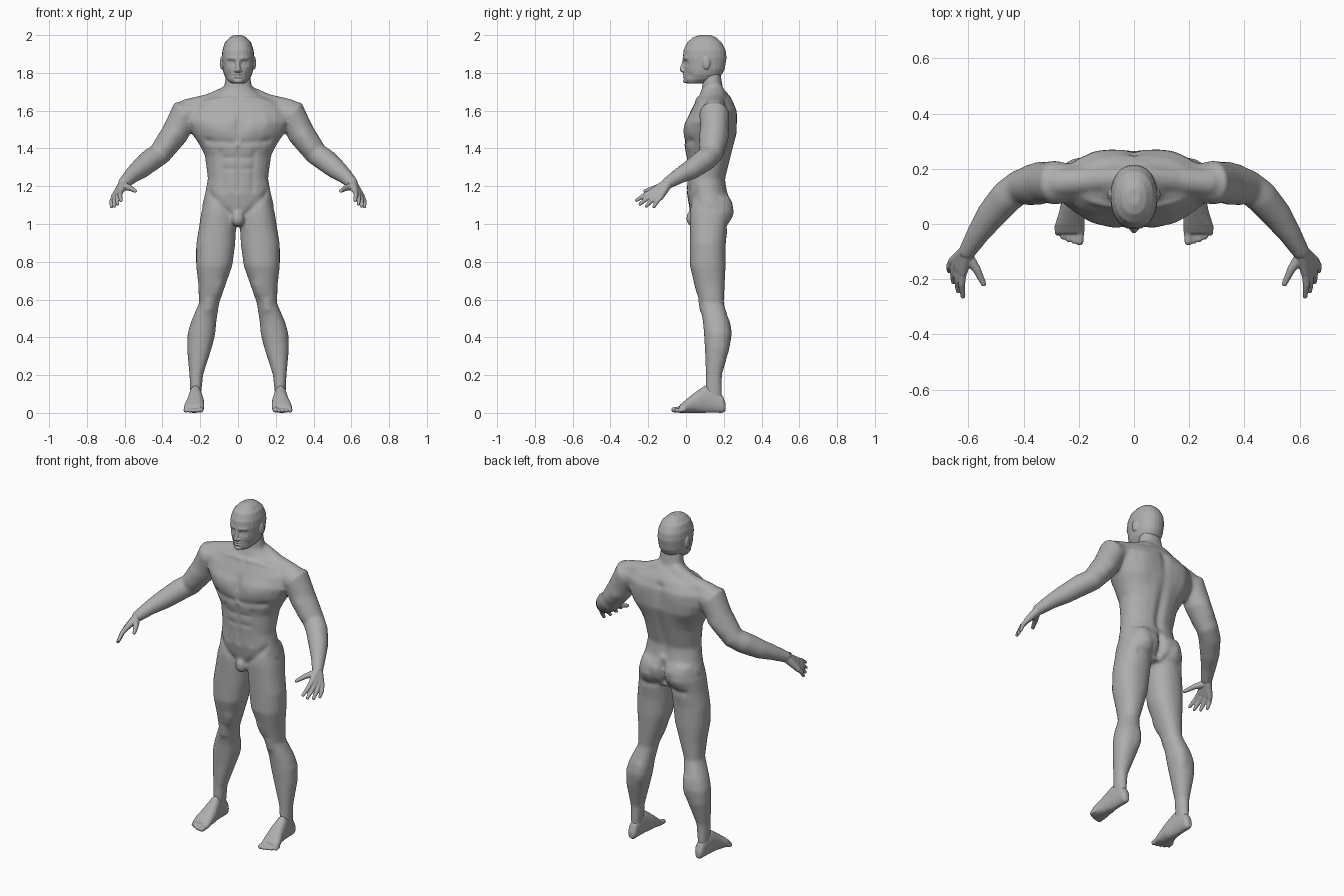
import bpy, bmesh, math
from mathutils import Vector, Matrix

default_cube = bpy.data.objects.get("Cube")
if default_cube:
    bpy.data.objects.remove(default_cube)

skin = bpy.data.materials.new("plain grey")
skin.use_nodes = True
GREY = (.42, .42, .42, 1)
skin.diffuse_color = GREY
skin.node_tree.nodes["Principled BSDF"].inputs["Base Color"].default_value = GREY
SIDES = 24
ANGLES = [math.tau * k / SIDES for k in range(SIDES)]


def skin_rings(bm, rings):
    """Join a list of point rings into a closed skin."""
    loops = [[bm.verts.new(point) for point in ring] for ring in rings]
    for lower, upper in zip(loops, loops[1:]):
        for i in range(SIDES):
            j = (i + 1) % SIDES
            bm.faces.new((lower[i], lower[j], upper[j], upper[i]))
    bm.faces.new(loops[0])
    bm.faces.new(loops[-1])


def oval(left, right, low, high, power=2.2):
    """Rounded outline filling the given box."""
    points = []
    for angle in ANGLES:
        c, s = math.cos(angle), math.sin(angle)
        c = math.copysign(abs(c) ** (2 / power), c)
        s = math.copysign(abs(s) ** (2 / power), s)
        points.append(((left + right + (right - left) * c) / 2,
                       (low + high + (high - low) * s) / 2))
    return points


def stack(bm, sections):
    """Level slices: height, left, right, front, back."""
    skin_rings(bm, [[(x, y, height) for x, y in oval(*box)] for height, *box in sections])


def centred_stack(bm, sections):
    """Symmetric level slices: height, half width, front, back."""
    stack(bm, [(height, -half, half, front, back) for height, half, front, back in sections])


def ball(bm, centre, radii):
    matrix = Matrix.Translation(centre) @ Matrix.Diagonal((*radii, 1))
    bmesh.ops.create_uvsphere(bm, u_segments=16, v_segments=10, radius=1, matrix=matrix)


def tube(bm, *path):
    """Round limb through (x, y, z, radius) stations with ball ends."""
    spots = [Vector(station[:3]) for station in path]
    rings = []
    for i, (spot, station) in enumerate(zip(spots, path)):
        along = spots[min(i + 1, len(spots) - 1)] - spots[max(i - 1, 0)]
        across = along.cross(Vector((1, 1, 0))).normalized()
        upward = along.cross(across).normalized()
        rings.append([spot + station[3] * (across * math.cos(angle) + upward * math.sin(angle))
                      for angle in ANGLES])
    skin_rings(bm, rings)
    for station in (path[0], path[-1]):
        ball(bm, station[:3], [station[3]] * 3)


def mirror(bm):
    copy = bmesh.ops.duplicate(bm, geom=bm.verts[:] + bm.edges[:] + bm.faces[:])
    verts = [item for item in copy["geom"] if isinstance(item, bmesh.types.BMVert)]
    bmesh.ops.scale(bm, vec=(-1, 1, 1), verts=verts)


def finish(bm, name, voxel, rounds, strokes=()):
    """Fuse the parts, soften them, then press in strokes (start, end, radius, height)."""
    bmesh.ops.recalc_face_normals(bm, faces=bm.faces[:])
    mesh = bpy.data.meshes.new(name)
    bm.to_mesh(mesh)
    bm.free()
    obj = bpy.data.objects.new(name, mesh)
    bpy.context.collection.objects.link(obj)
    fuse = obj.modifiers.new("fuse", 'REMESH')
    fuse.mode = 'VOXEL'
    fuse.voxel_size = voxel
    soften = obj.modifiers.new("soften", 'SMOOTH')
    soften.factor = .5
    soften.iterations = rounds
    graph = bpy.context.evaluated_depsgraph_get()
    mesh = bpy.data.meshes.new_from_object(obj.evaluated_get(graph))
    obj.modifiers.clear()
    obj.data = mesh
    normals = [vert.normal.copy() for vert in mesh.vertices]
    lines = [(Vector(start), Vector(end) - Vector(start), radius, height)
             for start, end, radius, height in strokes]
    for vert, normal in zip(mesh.vertices, normals):
        point = Vector((abs(vert.co.x), vert.co.y, vert.co.z))
        push = 0
        for start, span, radius, height in lines:
            along = (point - start).dot(span) / span.length_squared
            gap = (point - start - span * min(max(along, 0), 1)).length / radius
            push += height * math.exp(-gap * gap)
        vert.co += normal * push
    mesh.materials.clear()
    mesh.materials.append(skin)
    for face in mesh.polygons:
        face.use_smooth = True


# Legs
body = bmesh.new()
stack(body, [(1.14, .03, .17, .03, .22), (1.06, .01, .195, .02, .235), (.98, .01, .207, .02, .22),
             (.89, .015, .222, .02, .21), (.78, .03, .222, .02, .21), (.68, .065, .21, .045, .205),
             (.58, .1, .207, .075, .2), (.48, .115, .25, .09, .23), (.42, .12, .267, .095, .24),
             (.34, .14, .27, .1, .23), (.2, .185, .257, .105, .19), (.05, .2, .25, .1, .19)])

# Arms and the slope from neck to shoulder
tube(body, (.2, .15, 1.59, .07), (.285, .15, 1.583, .08), (.333, .15, 1.48, .073),
     (.415, .135, 1.37, .061), (.46, .1, 1.34, .061), (.52, .03, 1.29, .054),
     (.565, -.035, 1.255, .042), (.605, -.1, 1.215, .032))
tube(body, (.05, .165, 1.69, .045), (.15, .16, 1.64, .05), (.27, .15, 1.61, .052))
mirror(body)

# Torso and neck
centred_stack(body, [(1.82, .06, .09, .18), (1.72, .075, .085, .195), (1.68, .13, .07, .23),
                     (1.65, .21, .05, .25), (1.6, .27, .025, .27), (1.54, .28, 0, .27),
                     (1.48, .245, -.01, .27), (1.42, .205, -.01, .255), (1.36, .175, 0, .24),
                     (1.24, .16, .005, .21), (1.16, .175, .005, .22), (1.1, .19, .015, .24),
                     (1.04, .17, .03, .23), (.99, .08, .06, .2)])
ball(body, (0, .035, 1.03), (.035, .035, .045))

# Chest, belly and groin lines
front_strokes = [((.08, 0, 1.51), (.14, .02, 1.52), .05, .011),
                 ((.03, 0, 1.43), (.16, .03, 1.44), .018, -.009),
                 ((0, 0, 1.6), (0, 0, 1.44), .014, -.01),
                 ((0, 0, 1.4), (0, 0, 1.18), .012, -.006),
                 ((.09, .01, 1.38), (.08, .01, 1.18), .016, -.005),
                 ((.16, .05, 1.17), (.04, .03, 1.05), .018, -.007),
                 ((.02, .06, 1.66), (.2, .08, 1.66), .013, .006)]
for height in (1.29, 1.35):
    front_strokes.append(((.02, 0, height), (.07, .01, height), .012, -.004))

# Spine, shoulder blades and buttocks
back_strokes = [((0, .26, 1.62), (0, .21, 1.2), .025, -.014),
                ((.13, .26, 1.56), (.15, .25, 1.48), .06, .008),
                ((.1, .24, 1.1), (.09, .24, 1.07), .06, .02),
                ((0, .24, 1.14), (0, .22, 1.01), .018, -.025),
                ((.04, .22, .99), (.14, .22, .99), .02, -.008)]

# Upper arm, knee and calf
limb_strokes = [((.35, .08, 1.47), (.38, .08, 1.41), .035, .008),
                ((.34, .22, 1.45), (.37, .21, 1.42), .035, .007),
                ((.1, .06, .67), (.11, .07, .64), .03, .007),
                ((.155, .07, .58), (.155, .08, .55), .024, .008),
                ((.15, .23, .46), (.15, .23, .39), .035, .008)]
finish(body, "body", .009, 8, front_strokes + back_strokes + limb_strokes)

# Head: ears and nostrils, then the skull, nose, lips and chin
head = bmesh.new()
ball(head, (.087, .108, 1.852), (.009, .02, .034))
ball(head, (.012, -.014, 1.812), (.009, .011, .008))
mirror(head)
centred_stack(head, [(2, .02, .07, .13), (1.987, .045, .035, .16), (1.96, .07, .005, .19),
                     (1.92, .083, -.013, .21), (1.88, .086, -.017, .215), (1.82, .081, -.01, .205),
                     (1.79, .074, -.01, .19), (1.765, .06, -.01, .16), (1.745, .04, 0, .1)])
tube(head, (0, -.008, 1.868, .009), (0, -.021, 1.816, .013))
for height in (1.779, 1.792):
    ball(head, (0, -.009, height), (.023, .009, .007))
ball(head, (0, -.003, 1.757), (.024, .013, .012))

# Eye sockets, eyes, brows, cheeks and mouth
face_strokes = [((.032, -.01, 1.852), (.04, 0, 1.852), .016, -.011),
                ((.034, 0, 1.85), (.038, 0, 1.85), .009, .006),
                ((.014, -.02, 1.875), (.052, 0, 1.877), .01, .004),
                ((.05, .01, 1.79), (.055, .03, 1.785), .018, -.004),
                ((0, -.018, 1.785), (.022, -.01, 1.785), .004, -.004)]
finish(head, "head", .004, 5, face_strokes)

# Hands: palm bones and fingers fan out from the wrist
hands = bmesh.new()
wrist = (.603, -.095, 1.217, .027)
first_knuckle, last_knuckle = Vector((.62, -.175, 1.175)), Vector((.658, -.135, 1.142))
first_tip, last_tip = Vector((.62, -.262, 1.125)), Vector((.67, -.17, 1.092))
for i in range(4):
    knuckle = first_knuckle.lerp(last_knuckle, i / 3)
    tip = first_tip.lerp(last_tip, i / 3)
    tip += (tip - knuckle) * .2 * math.sin(math.pi * i / 3)
    bend = knuckle.lerp(tip, .5) + Vector((.005, 0, .004))
    tube(hands, wrist, (*knuckle, .016))
    tube(hands, (*knuckle, .014), (*bend, .0125), (*tip, .009))
tube(hands, (.605, -.115, 1.2, .022), (.57, -.165, 1.19, .015), (.545, -.217, 1.175, .01))
mirror(hands)
finish(hands, "hands", .004, 3)

# Feet: arch swept from heel to ball, then five toes
feet = bmesh.new()
FOOT = [(.21, .21, .24, .01, .05), (.195, .198, .25, 0, .09), (.15, .195, .254, 0, .13),
        (.1, .19, .26, 0, .145), (.05, .18, .27, 0, .11), (0, .178, .285, 0, .07),
        (-.035, .18, .284, 0, .04)]
skin_rings(feet, [[(x, depth, z) for x, z in oval(*box)] for depth, *box in FOOT])
for i in range(5):
    radius = .012 if i else .016
    x = .197 + .02 * i
    tube(feet, (x, -.01, radius + .006, radius), (x, .002 * i * i - .064, radius, radius * .9))
mirror(feet)
finish(feet, "feet", .005, 3)
